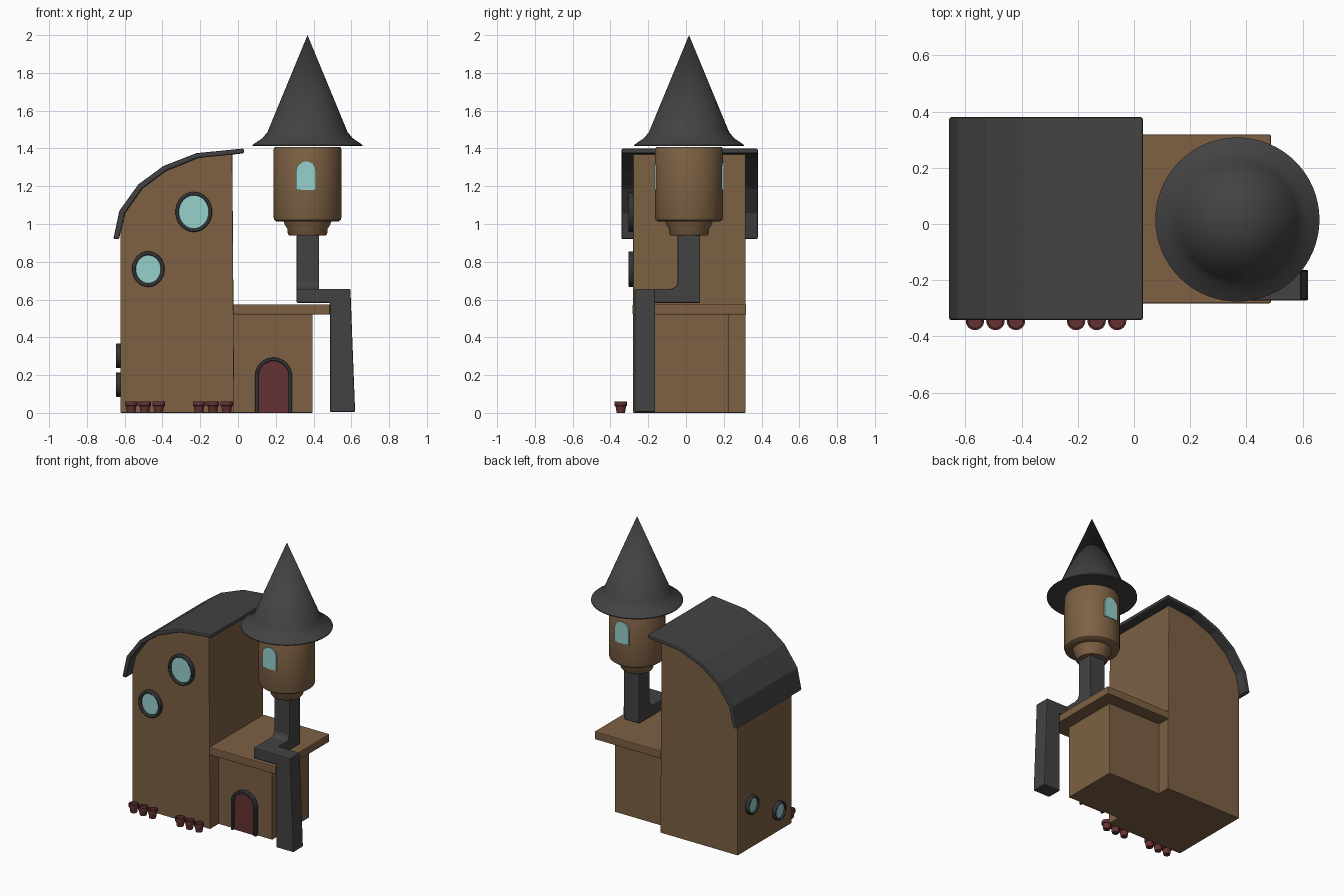
import bpy, bmesh, math
from mathutils import Matrix

cube = bpy.data.objects.get("Cube")
if cube:
    bpy.data.objects.remove(cube, do_unlink=True)


def material(name, rgb):
    m = bpy.data.materials.new(name)
    m.use_nodes = True
    m.diffuse_color = (*rgb, 1)
    m.node_tree.nodes["Principled BSDF"].inputs["Base Color"].default_value = (*rgb, 1)
    return m


BROWN = material("brown_wall", (0.205, 0.118, 0.057))
GREY = material("dark_grey_roof", (0.055, 0.055, 0.056))
TRIM = material("charcoal_trim", (0.031, 0.034, 0.036))
GLASS = material("pale_teal_glass", (0.31, 0.63, 0.60))
RED = material("dark_red", (0.13, 0.032, 0.034))


def finish(bm, name, mat, turn=0, bevel=0, smooth=False):
    """Turn the mesh about z, clean it and add it to the scene."""
    bm.transform(Matrix.Rotation(math.radians(turn), 4, 'Z'))
    bmesh.ops.recalc_face_normals(bm, faces=bm.faces)
    me = bpy.data.meshes.new(name)
    bm.to_mesh(me)
    bm.free()
    me.materials.append(mat)
    ob = bpy.data.objects.new(name, me)
    bpy.context.collection.objects.link(ob)
    if bevel:
        mod = ob.modifiers.new("soft_edges", 'BEVEL')
        mod.width, mod.segments = bevel, 2
        mod.limit_method, mod.angle_limit = 'ANGLE', math.radians(40)
    if smooth:
        bpy.ops.object.select_all(action='DESELECT')
        ob.select_set(True)
        bpy.context.view_layer.objects.active = ob
        bpy.ops.object.shade_smooth_by_angle(angle=math.radians(35))
    return ob


def prism(name, mat, outline, y0, y1, **kw):
    """Extrude an XZ outline along y."""
    bm = bmesh.new()
    face = bm.faces.new([bm.verts.new((x, y0, z)) for x, z in outline])
    ext = bmesh.ops.extrude_face_region(bm, geom=[face])
    new = [v for v in ext["geom"] if isinstance(v, bmesh.types.BMVert)]
    bmesh.ops.translate(bm, verts=new, vec=(0, y1 - y0, 0))
    return finish(bm, name, mat, **kw)


def rim(name, mat, outer, inner, y0, y1, closed=True, **kw):
    """Frame between two matching XZ outlines."""
    bm = bmesh.new()
    loops = [[bm.verts.new((x, y, z)) for x, z in pts]
             for pts, y in ((outer, y0), (inner, y0), (inner, y1), (outer, y1))]
    n = len(outer)
    for i in range(n if closed else n - 1):
        j = (i + 1) % n
        for k in range(4):
            a, b = loops[k], loops[(k + 1) % 4]
            bm.faces.new((a[i], a[j], b[j], b[i]))
    if not closed:
        for i in (0, n - 1):
            bm.faces.new([lp[i] for lp in loops])
    return finish(bm, name, mat, **kw)


def lathe(name, mat, profile, x, y, steps=48, **kw):
    """Spin an (r, z) profile about a vertical axis."""
    bm = bmesh.new()
    vs = [bm.verts.new((r, 0, z)) for r, z in profile]
    edges = [bm.edges.new(p) for p in zip(vs, vs[1:])]
    bmesh.ops.spin(bm, geom=vs + edges, cent=(0, 0, 0), axis=(0, 0, 1),
                   angle=math.tau, steps=steps)
    bmesh.ops.remove_doubles(bm, verts=bm.verts, dist=0.0001)
    bmesh.ops.translate(bm, verts=bm.verts, vec=(x, y, 0))
    return finish(bm, name, mat, **kw)


def box(name, mat, x0, x1, y0, y1, z0, z1, **kw):
    return prism(name, mat, [(x0, z0), (x1, z0), (x1, z1), (x0, z1)], y0, y1, **kw)


def ellipse(cx, cz, rx, rz, n=32):
    return [(cx + rx * math.cos(math.tau * i / n), cz + rz * math.sin(math.tau * i / n))
            for i in range(n)]


def arch(cx, r, z0, spring, n=16):
    curve = [(cx + r * math.cos(math.pi * i / n), spring + r * math.sin(math.pi * i / n))
             for i in range(n + 1)]
    return [(cx + r, z0)] + curve + [(cx - r, z0)]


# Main house with a curved top, and the faceted roof shell that follows it
outer = [(-0.66, 0.92), (-0.628, 1.07), (-0.527, 1.21), (-0.395, 1.307),
         (-0.22, 1.375), (0.032, 1.40)]
inner = [(-0.63, 0.92), (-0.598, 1.058), (-0.507, 1.187), (-0.382, 1.281),
         (-0.213, 1.349), (0.032, 1.374)]
prism("main_house", BROWN, [(-0.02, 0), (-0.03, 1.372)] + inner[-2:0:-1]
      + [(-0.622, 0.95), (-0.622, 0)], -0.28, 0.315, bevel=0.004)
prism("curved_roof", GREY, outer + inner[::-1], -0.342, 0.38, bevel=0.008)

# Side wing and its flat roof
box("side_wing", BROWN, -0.03, 0.395, -0.185, 0.225, 0, 0.53, bevel=0.004)
box("wing_roof", BROWN, -0.025, 0.487, -0.282, 0.318, 0.52, 0.575, bevel=0.005)


# Oval windows: two on the front, two on the right wall
def oval_window(name, cx, cz, rx, rz, wall, border, turn=0):
    hole = ellipse(cx, cz, rx - border, rz - border)
    rim(name + "_frame", TRIM, ellipse(cx, cz, rx, rz), hole, wall - 0.025, wall + 0.01,
        turn=turn, bevel=0.006, smooth=True)
    prism(name + "_glass", GLASS, hole, wall - 0.012, wall + 0.01, turn=turn)


oval_window("upper_window", -0.234, 1.064, 0.097, 0.106, -0.28, 0.018)
oval_window("lower_window", -0.475, 0.761, 0.086, 0.094, -0.28, 0.02)
oval_window("side_window_back", -0.167, 0.302, 0.063, 0.065, -0.622, 0.014, -90)
oval_window("side_window_front", 0.13, 0.149, 0.063, 0.065, -0.622, 0.014, -90)

# Arched door
rim("door_frame", TRIM, arch(0.188, 0.098, 0, 0.195), arch(0.188, 0.08, 0, 0.195),
    -0.212, -0.18, closed=False, bevel=0.005, smooth=True)
prism("door", RED, arch(0.188, 0.08, 0, 0.195), -0.195, -0.18)

# Bent square pipe that carries the tower: front leg, then the rear riser
prism("pipe_leg", GREY, [(0.31, 0.583), (0.487, 0.583), (0.487, 0.005), (0.62, 0.005),
      (0.595, 0.657), (0.31, 0.657)], -0.272, -0.163, bevel=0.006)
prism("pipe_riser", GREY, [(-0.17, 0.583), (0.075, 0.583), (0.075, 0.94), (-0.045, 0.94),
      (-0.045, 0.69), (-0.055, 0.667), (-0.08, 0.657), (-0.17, 0.657)],
      -0.43, -0.31, turn=90, bevel=0.006)

# Round tower with stepped foot and pointed roof
TX, TY = 0.368, 0.016
lathe("tower", BROWN, [(0, 0.938), (0.096, 0.938), (0.104, 0.948), (0.107, 0.975),
      (0.122, 1.0), (0.125, 1.013), (0.165, 1.014), (0.176, 1.022), (0.18, 1.035),
      (0.18, 1.395), (0.174, 1.408), (0, 1.408)], TX, TY, smooth=True)
lathe("tower_roof", GREY, [(0, 1.412), (0.292, 1.412), (0.292, 1.418), (0.238, 1.455),
      (0.212, 1.487), (0, 2.0)], TX, TY, steps=64, smooth=True)
for side, y0, y1 in (("front", -0.168, -0.15), ("back", 0.182, 0.2)):
    prism("tower_window_" + side, GLASS, arch(0.36, 0.053, 1.18, 1.278), y0, y1)

# Flower pots in two groups of three
for g, start in enumerate((-0.566, -0.206)):
    for i in range(3):
        lathe(f"pot_{g}_{i}", RED, [(0, 0), (0.022, 0), (0.028, 0.036), (0.033, 0.038),
              (0.033, 0.06), (0.027, 0.06), (0.026, 0.045), (0, 0.045)],
              start + 0.073 * i, -0.345, steps=16, smooth=True)
